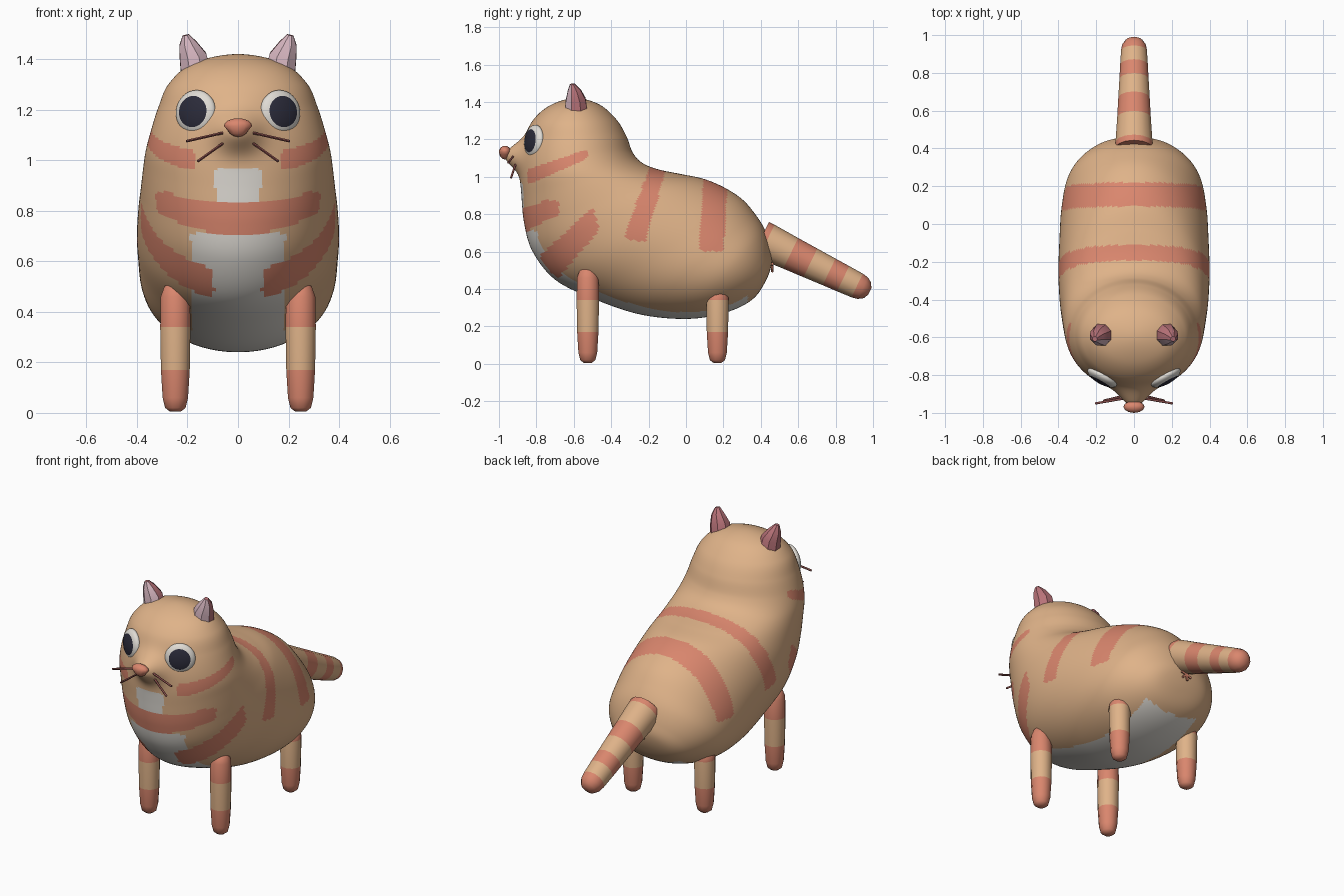
import bpy, bmesh, math
from mathutils import Vector, Matrix

if "Cube" in bpy.data.objects:
    bpy.data.objects.remove(bpy.data.objects["Cube"])


def material(name, rgb):
    m = bpy.data.materials.new(name)
    m.diffuse_color = (*rgb, 1)
    m.use_nodes = True
    m.node_tree.nodes["Principled BSDF"].inputs["Base Color"].default_value = m.diffuse_color
    return m


TAN = material("tan fur", (.74, .45, .25))
ORANGE = material("orange stripe", (.70, .24, .155))
WHITE = material("off white", (.74, .71, .66))
DARK = material("dark pupil", (.024, .024, .042))
ROSE = material("rose ear", (.48, .17, .19))
LILAC = material("pale inner ear", (.68, .47, .53))
BROWN = material("whisker brown", (.24, .075, .07))


def finish(name, bm, mats, rule=None, angle=60):
    """Turn a bmesh into an object, colouring faces by a rule(centre, normal)."""
    bmesh.ops.recalc_face_normals(bm, faces=bm.faces)
    bm.normal_update()
    if rule:
        for f in bm.faces:
            f.material_index = rule(f.calc_center_median(), f.normal)
    me = bpy.data.meshes.new(name)
    bm.to_mesh(me)
    bm.free()
    for m in mats:
        me.materials.append(m)
    ob = bpy.data.objects.new(name, me)
    bpy.context.collection.objects.link(ob)
    bpy.ops.object.select_all(action='DESELECT')
    ob.select_set(True)
    bpy.context.view_layer.objects.active = ob
    bpy.ops.object.shade_smooth_by_angle(angle=math.radians(angle))
    return ob


def skin(bm, rings, start=None, end=None):
    """Bridge rings of points, with optional pole points at the ends."""
    loops = [[bm.verts.new(p) for p in r] for r in rings]
    n = len(loops[0])
    for a, b in zip(loops, loops[1:]):
        for i in range(n):
            j = (i + 1) % n
            bm.faces.new((a[i], a[j], b[j], b[i]))
    for pole, loop in ((start, loops[0]), (end, loops[-1])):
        if pole is None:
            bm.faces.new(loop)
        else:
            v = bm.verts.new(pole)
            for i in range(n):
                bm.faces.new((v, loop[i], loop[(i + 1) % n]))


def tube(name, stations, sides, mats, rule=None, angle=60):
    """Round tube through (centre, radius) stations."""
    pts = [Vector(p) for p, r in stations]
    d = (pts[-1] - pts[0]).normalized()
    u = d.cross(Vector((0, 1, 0))).normalized()
    v = d.cross(u)
    turn = [2 * math.pi * (i + .5) / sides for i in range(sides)]
    rings = [[p + (u * math.cos(a) + v * math.sin(a)) * r for a in turn]
             for p, (_, r) in zip(pts, stations)]
    bm = bmesh.new()
    skin(bm, rings)
    return finish(name, bm, mats, rule, angle)


def inside(poly, a, b, *extra):
    """Soft-cornered test for a point in a convex counter-clockwise outline."""
    total = sum(math.exp(-min(max(e, -.2), 1) / .008) for e in extra)
    for (p, q), (r, s) in zip(poly, poly[1:] + poly[:1]):
        d = ((r - p) * (b - q) - (s - q) * (a - p)) / math.hypot(r - p, s - q)
        total += math.exp(-max(d, -.2) / .008)
    return total < 1


# Body: sections run from the crown, down the chest, round to the rump.
# Each row: front/belly point (y, z), back point (y, z), half width
SECTIONS = [
    (-.60, 1.42, -.60, 1.42, 0),
    (-.73, 1.38, -.47, 1.39, .175),
    (-.82, 1.30, -.375, 1.31, .272),
    (-.86, 1.20, -.32, 1.22, .315),
    (-.88, 1.10, -.285, 1.13, .345),
    (-.885, 1.0, -.235, 1.075, .365),
    (-.88, .90, -.15, 1.04, .375),
    (-.865, .75, -.03, 1.015, .385),
    (-.82, .60, .09, .99, .395),
    (-.70, .45, .20, .945, .40),
    (-.50, .35, .30, .88, .395),
    (-.25, .265, .37, .80, .385),
    (0, .24, .42, .72, .355),
    (.20, .27, .45, .63, .28),
    (.35, .34, .46, .545, .17),
    (.425, .44, .425, .44, 0)]


def flip(s):
    return (s[2], s[3], s[0], s[1], -s[4])


def body_section(t):
    rows = [flip(SECTIONS[1])] + SECTIONS + [flip(SECTIONS[-2])]
    k = min(int(t), len(SECTIONS) - 2)
    f = t - k
    return [.5 * (2 * b + (c - a) * f + (2 * a - 5 * b + 4 * c - d) * f * f
                  + (3 * b - a - 3 * c + d) * f ** 3)
            for a, b, c, d in zip(*rows[k:k + 4])]


def body_point(t, ang):
    fy, fz, by, bz, w = body_section(t)
    k = (1 - math.cos(ang)) / 2
    x, y, z = w * math.sin(ang), fy + (by - fy) * k, fz + (bz - fz) * k
    if y < -.6:     # muzzle swelling
        y -= .09 * math.exp(-(x / .085) ** 2 - ((z - 1.115) / .075) ** 2)
    return (x, y, z)


CHEEK = [(-.92, .925), (-.52, 1.10), (-.52, 1.15), (-.92, 1.015)]
LOWER_CHEST = [(-.78, .34), (-.46, .72), (-.50, .84), (-.85, .51)]
SHOULDER = [(-.335, .675), (-.215, .645), (-.092, 1.1), (-.175, 1.1)]
FLANK = [(.07, .60), (.20, .60), (.23, 1.1), (.10, 1.1)]
CHIN = [(-.085, .83), (.085, .83), (.095, .965), (-.095, .965)]


def body_colour(c, n):
    x, y, z = abs(c.x), c.y, c.z
    if y < -.45:
        bend = (x / .32) ** 2
        gap = .065 - .022 * bend - abs(z - .768 - .072 * bend)
        if (inside(CHEEK, y, z, x - .17) or inside(LOWER_CHEST, y, z, x - .095)
                or (y < -.6 and inside([], 0, 0, gap, .325 - x))):
            return 1
        if y < -.6 and inside(CHIN, c.x, z):
            return 2
    if inside(SHOULDER, y, z) or inside(FLANK, y, z):
        return 1
    return 2 if x < .187 and z < .71 and y < .33 else 0


N, M = 170, 160
bm = bmesh.new()
last = len(SECTIONS) - 1
skin(bm, [[body_point(last * i / M, 2 * math.pi * j / N) for j in range(N)]
          for i in range(1, M)], body_point(0, 0), body_point(last, 0))
finish("body", bm, [TAN, ORANGE, WHITE], body_colour)

# Tail: tapered tube with bands
base, tip = Vector((0, .40, .668)), Vector((0, .985, .385))
axis = (tip - base).normalized()


def tail_colour(c, n):
    y = base.y + (c - base).dot(axis) * axis.y
    return int(y < .43 or .56 < y < .665 or .765 < y < .84 or y > .915)


radii = {.40: .1, .43: .1, .56: .091, .665: .085, .765: .079, .84: .075,
         .915: .07, .945: .064, .97: .046, .982: .02}
tube("tail", [(base.lerp(tip, (y - .4) / .585), r) for y, r in radii.items()],
     14, [TAN, ORANGE], tail_colour)

# Puckered star under the tail
for k in range(3):
    a = math.pi * k / 3 + .3
    d = Vector((math.cos(a) * .035, 0, math.sin(a) * .035))
    o = Vector((0, .462, .525))
    tube(f"rear_star_{k}", [(o - d, .007), (o + d, .007)], 6, [ORANGE])

for side, tag in ((1, "right"), (-1, "left")):
    # Legs: rounded posts with bands
    for part, y, top in (("front", -.525, .52), ("rear", .168, .42)):
        prof = [(.005, .022), (.02, .042), (.06, .052), (.17, .059),
                (.34, .062), (top - .06, .06), (top - .02, .045), (top, .02)]
        tube(f"{part}_leg_{tag}", [((side * .248, y, z), r) for z, r in prof],
             12, [TAN, ORANGE], lambda c, n: int(c.z < .17 or c.z > .34))

    # Ears: faceted cones with a pale front
    tube(f"ear_{tag}", [((side * .165, -.585, 1.33), .065),
                        ((side * .178, -.59, 1.41), .058),
                        ((side * .198, -.598, 1.46), .038),
                        ((side * .207, -.608, 1.495), .014)],
         8, [ROSE, LILAC], lambda c, n: int(n.y < -.3), 35)

    # Eyes: flattened balls facing out, with a dark centre
    bm = bmesh.new()
    bmesh.ops.create_uvsphere(bm, u_segments=32, v_segments=24, radius=1)
    for f in bm.faces:
        c = f.calc_center_median()
        f.material_index = int(c.z > 0 and math.hypot(c.x, c.y) < .69)
    look = Vector((side * .48, -.87, .10)).normalized()
    place = (Matrix.Translation((side * .167, -.812, 1.19))
             @ look.to_track_quat('Z', 'Y').to_matrix().to_4x4()
             @ Matrix.Diagonal((.088, .088, .036, 1)))
    bmesh.ops.transform(bm, matrix=place, verts=bm.verts)
    finish(f"eye_{tag}", bm, [WHITE, DARK])

    # Whiskers: two thin rods per cheek
    for k, (a, b) in enumerate((((.06, -.925, 1.108), (.205, -.95, 1.075)),
                                ((.055, -.91, 1.07), (.16, -.935, .995)))):
        tube(f"whisker_{tag}_{k}", [((side * p[0], p[1], p[2]), .006)
                                    for p in (a, b)], 6, [BROWN])

# Nose: small ball narrowed to a point below
bm = bmesh.new()
bmesh.ops.create_uvsphere(bm, u_segments=12, v_segments=8, radius=1)
for v in bm.verts:
    x, y, z = v.co
    wide = 1 if z > -.1 else .8
    v.co = (x * .056 * wide, -.968 + y * .032, 1.135 + z * (.031 if z > 0 else .043))
finish("nose", bm, [ORANGE])
